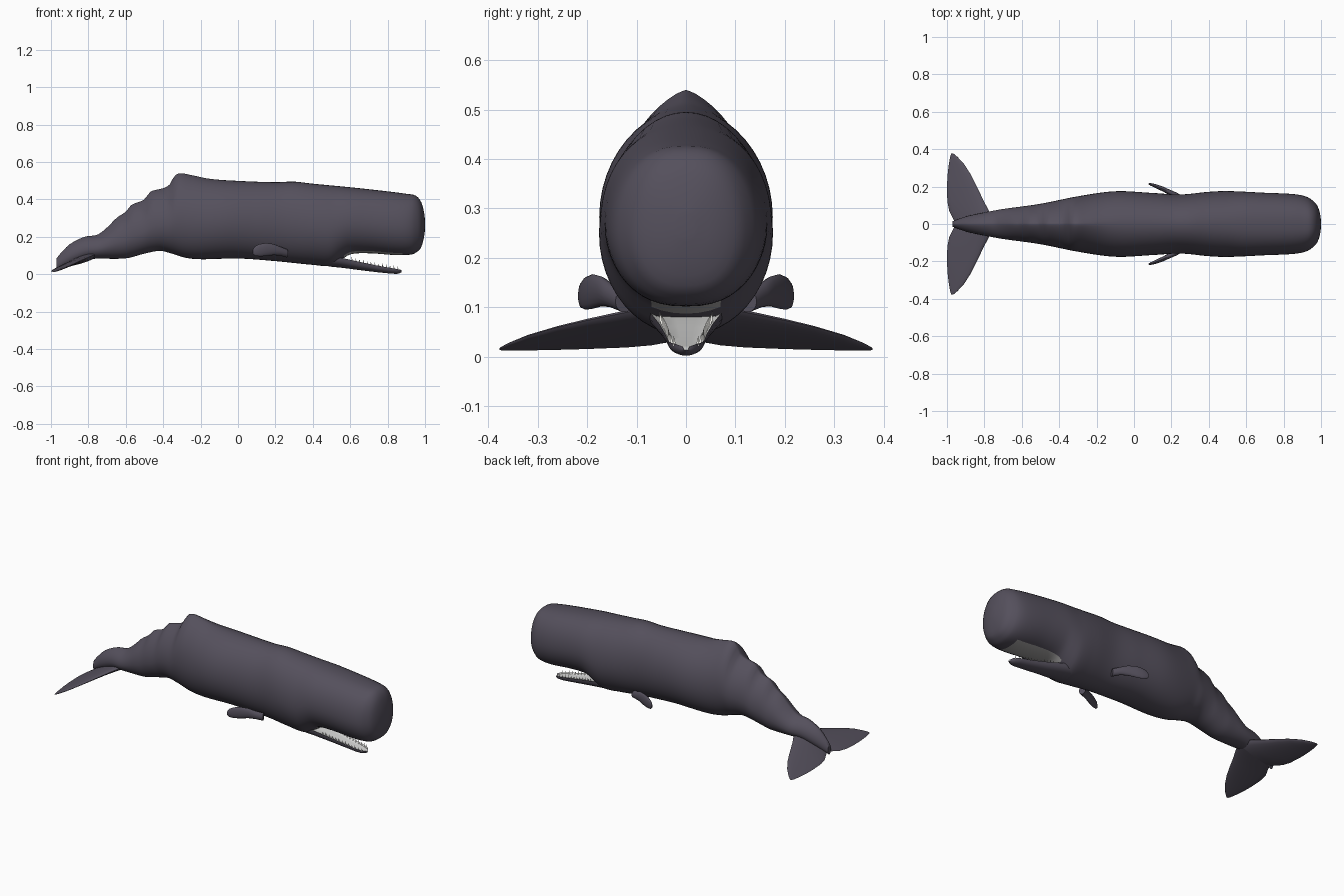
import bpy, bmesh, math
from mathutils import Vector

if "Cube" in bpy.data.objects:
    bpy.data.objects.remove(bpy.data.objects["Cube"])


def material(name, rgb):
    m = bpy.data.materials.new(name)
    m.diffuse_color = (*rgb, 1)
    m.use_nodes = True
    m.node_tree.nodes["Principled BSDF"].inputs["Base Color"].default_value = m.diffuse_color
    return m


SKIN = material("slate skin", (0.090, 0.080, 0.108))
PALATE = material("grey palate", (0.36, 0.35, 0.35))
MOUTH = material("pale mouth", (0.72, 0.72, 0.71))
TOOTH = material("ivory teeth", (0.85, 0.84, 0.80))


def curve(pts, x):
    """Smooth interpolation through (x, value) pairs."""
    n = len(pts)
    x = min(max(x, pts[0][0]), pts[-1][0])
    i = next(k for k in range(n - 1) if x <= pts[k + 1][0])

    def slope(k):
        a, b = pts[max(k - 1, 0)], pts[min(k + 1, n - 1)]
        return (b[1] - a[1]) / (b[0] - a[0])
    (x0, v0), (x1, v1) = pts[i], pts[i + 1]
    d = x1 - x0
    t = (x - x0) / d
    return ((2*t**3 - 3*t**2 + 1) * v0 + (t**3 - 2*t**2 + t) * d * slope(i)
            + (3*t**2 - 2*t**3) * v1 + (t**3 - t**2) * d * slope(i + 1))


def spow(v, e):
    return math.copysign(abs(v) ** e, v)


def loft(name, rings, mats, rule=None, angle=50):
    """Skin a list of closed rings and cap both ends."""
    bm = bmesh.new()
    loops = [[bm.verts.new(p) for p in r] for r in rings]
    n = len(loops[0])
    for a, b in zip(loops, loops[1:]):
        for i in range(n):
            j = (i + 1) % n
            bm.faces.new((a[i], a[j], b[j], b[i]))
    bm.faces.new(loops[0])
    bm.faces.new(loops[-1])
    bmesh.ops.recalc_face_normals(bm, faces=bm.faces)
    bm.normal_update()
    if rule:
        for f in bm.faces:
            f.material_index = rule(f.calc_center_median(), f.normal)
    return finish(name, bm, mats, angle)


def finish(name, bm, mats, angle):
    me = bpy.data.meshes.new(name)
    bm.to_mesh(me)
    bm.free()
    for m in mats:
        me.materials.append(m)
    ob = bpy.data.objects.new(name, me)
    bpy.context.collection.objects.link(ob)
    bpy.ops.object.select_all(action='DESELECT')
    ob.select_set(True)
    bpy.context.view_layer.objects.active = ob
    bpy.ops.object.shade_smooth_by_angle(angle=math.radians(angle))
    return ob


# Body: back line with knuckles, belly line, half width, sharpness of the back
BACK = [(-.97, .085), (-.95, .11), (-.90, .16), (-.82, .20), (-.75, .212),
        (-.70, .25), (-.65, .30), (-.60, .335), (-.57, .37), (-.50, .40),
        (-.47, .44), (-.40, .46), (-.365, .48), (-.34, .525), (-.31, .54),
        (-.25, .53), (-.15, .51), (0, .499), (.2, .492), (.3, .495),
        (.4, .484), (.6, .465), (.8, .443), (.9, .43), (.95, .42),
        (.98, .385), (.995, .33), (1, .29)]
BELLY = [(-.97, .025), (-.90, .05), (-.8, .08), (-.6, .085), (-.5, .11),
         (-.42, .125), (-.36, .112), (-.28, .088), (-.2, .08), (0, .084),
         (.2, .07), (.4, .05), (.5, .045), (.55, .075), (.6, .106), (.7, .112),
         (.85, .102), (.93, .106), (.96, .122), (.98, .145), (.995, .20), (1, .24)]
WIDTH = [(-.97, .015), (-.9, .04), (-.8, .062), (-.7, .08), (-.5, .108),
         (-.3, .148), (-.1, .175), (.1, .166), (.25, .158), (.4, .172),
         (.5, .176), (.7, .167), (.85, .16), (.92, .147), (.96, .122),
         (.98, .098), (.995, .055), (1, .018)]
RIDGE = [(-.97, 1.3), (-.6, 1.45), (-.3, 1.45), (-.1, 1.1), (.3, 1.0),
         (.7, .85), (1, .8)]
LOWER = [(-.97, 1), (0, .92), (.45, 1), (.65, .9), (1, .8)]


def body_ring(x, n=48):
    top, bot = curve(BACK, x), curve(BELLY, x)
    w, er, el = curve(WIDTH, x), curve(RIDGE, x), curve(LOWER, x)
    mid = bot + (top - bot) * curve([(-.97, .45), (-.6, .4), (0, .48), (1, .46)], x)
    ring = []
    for i in range(n):
        a = 2 * math.pi * i / n
        c, s = math.cos(a), math.sin(a)
        h = top - mid if s > 0 else mid - bot
        ring.append((x, w * spow(c, er if s > 0 else el), mid + h * s))
    return ring


stations = [-.97 + 1.90 * i / 110 for i in range(111)]
stations += [.93 + .07 * math.sin(math.pi / 2 * i / 10) for i in range(1, 11)]


def palate_rule(c, nrm):
    return int(.56 < c.x < .87 and nrm.z < -.3 and abs(c.y) < .075 and c.z < .14)


loft("body", [body_ring(x) for x in stations], [SKIN, PALATE], palate_rule)

# Lower jaw: x, top, bottom, half width
JAW = [(.40, .100, .056, .080), (.50, .094, .040, .078), (.56, .086, .034, .070),
       (.65, .066, .022, .054), (.75, .045, .010, .042), (.82, .033, .003, .037),
       (.85, .028, .002, .030), (.867, .025, .006, .019), (.875, .020, .012, .006)]


def jaw_ring(x, top, bot, w):
    ring = [(x, -w * math.cos(math.pi * i / 16),
             top - (top - bot) * math.sin(math.pi * i / 16) ** .8) for i in range(17)]
    ring += [(x, w * k, top - .006) for k in (.82, .3, -.3, -.82)]
    return ring


loft("lower_jaw", [jaw_ring(*j) for j in JAW], [SKIN, MOUTH],
     lambda c, nrm: int(nrm.z > .4 and c.x > .5), 40)

# Teeth: two rows of cones along the jaw rim
bm = bmesh.new()
for side in (-1, 1):
    for i in range(13):
        x = .61 + .245 * i / 12
        top = curve([(j[0], j[1]) for j in JAW], x)
        y = side * .84 * curve([(j[0], j[3]) for j in JAW], x)
        ring = [bm.verts.new((x + .0042 * math.cos(a), y + .0042 * math.sin(a), top - .006))
                for a in (math.pi * k / 3 for k in range(6))]
        tip = bm.verts.new((x - .002, y + side * .002, top + .017))
        for k in range(6):
            bm.faces.new((ring[k], ring[(k + 1) % 6], tip))
finish("teeth", bm, [TOOTH], 60)

# Flippers: x, y, z, half height, half thickness
FLIPPER = [(.26, .125, .112, .022, .020), (.225, .152, .124, .024, .016),
           (.19, .170, .132, .030, .013), (.15, .189, .132, .035, .012),
           (.115, .203, .128, .033, .010), (.09, .212, .124, .025, .007),
           (.078, .216, .121, .010, .003)]
# Flukes: y, leading x, trailing x, half thickness
FLUKE = [(0, -.74, -.955, .030), (.03, -.755, -.968, .028), (.07, -.775, -.988, .024),
         (.12, -.802, -.998, .020), (.2, -.840, -1.0, .015), (.26, -.870, -.997, .011),
         (.32, -.908, -.990, .008), (.36, -.945, -.983, .005), (.377, -.966, -.977, .002)]


def flipper_ring(x, y, z, h, t, side, n=16):
    across = Vector((.42, .9, 0)) * t
    ring = []
    for i in range(n):
        a = 2 * math.pi * i / n
        p = Vector((x, y, z + h * math.sin(a))) + across * math.cos(a)
        ring.append((p.x, side * p.y, p.z))
    return ring


def fluke_ring(y, lead, trail, t, side, n=20):
    ring = []
    for i in range(n):
        a = 2 * math.pi * i / n
        u = (1 + math.cos(a)) / 2              # 0 trailing edge, 1 leading edge
        x = trail + (lead - trail) * u
        z = .020 + .36 * (x + 1) - .015 * (y / .377) ** 2
        ring.append((x, side * y, z + t * math.sin(a) * (.35 + .65 * u)))
    return ring


for label, side in (("left", 1), ("right", -1)):
    loft(label + "_flipper", [flipper_ring(*f, side) for f in FLIPPER], [SKIN])
    loft(label + "_fluke", [fluke_ring(*f, side) for f in FLUKE], [SKIN])
